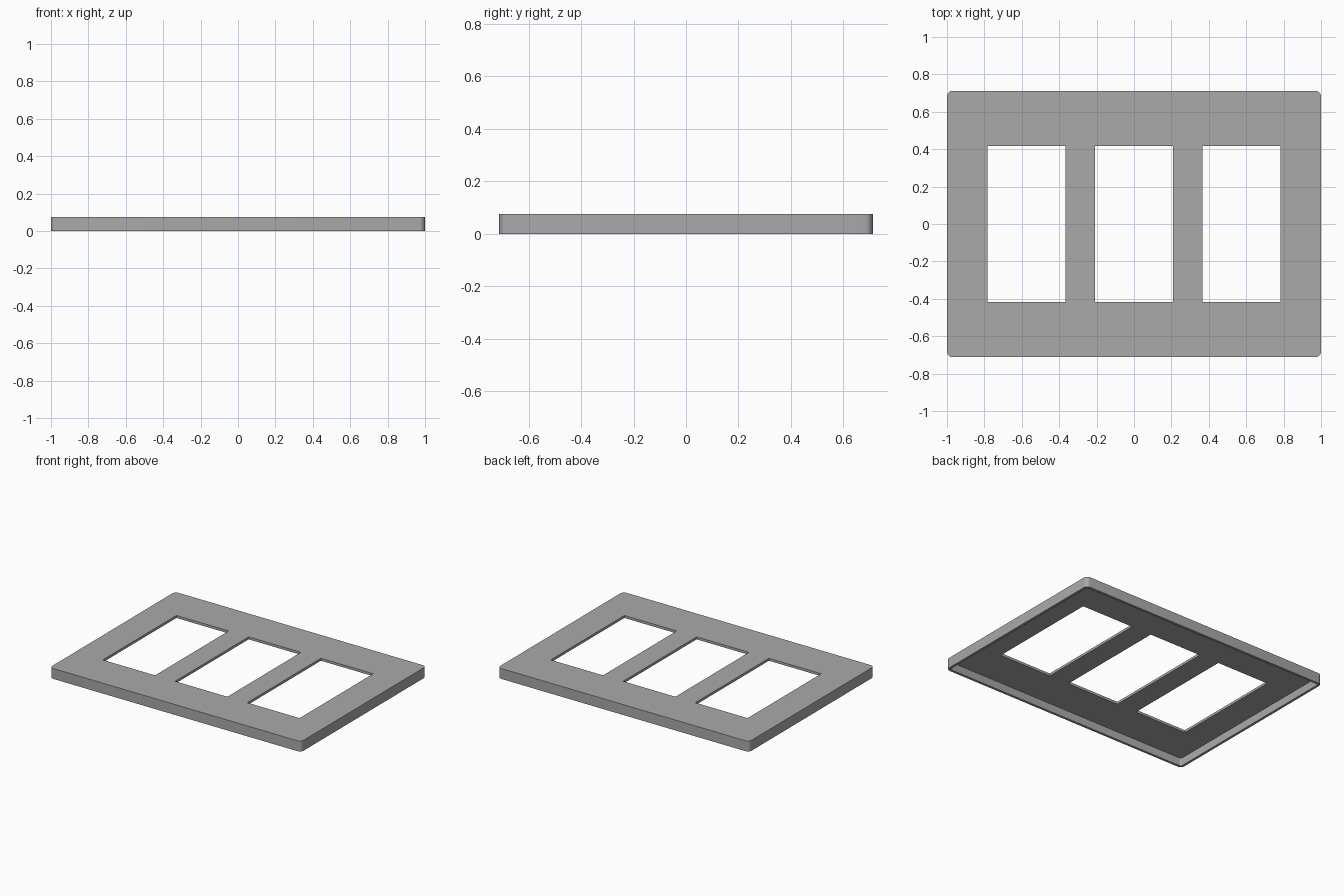
import bpy
import bmesh
from math import cos, sin, pi, radians

cube = bpy.data.objects.get("Cube")
if cube:
    bpy.data.objects.remove(cube, do_unlink=True)

WIDTH, DEPTH, HEIGHT = 2.0, 1.424, 0.075
WALL = 0.018
CORNER = 0.03
OPENING_W, OPENING_D, SPACING = 0.416, 0.836, 0.575

grey = bpy.data.materials.new("plain grey")
grey.use_nodes = True
colour = (0.4, 0.4, 0.4, 1)
grey.diffuse_color = colour
grey.node_tree.nodes["Principled BSDF"].inputs["Base Color"].default_value = colour


def slab(name, w, d, z0, z1, radius=0, x=0, steps=6):
    """Upright prism with a rectangular outline and optional round corners."""
    bm = bmesh.new()
    outline = []
    for i, (sx, sy) in enumerate([(1, 1), (-1, 1), (-1, -1), (1, -1)]):
        cx, cy = sx * (w / 2 - radius), sy * (d / 2 - radius)
        for k in range(steps + 1 if radius else 1):
            a = (i + k / steps) * pi / 2
            outline.append(bm.verts.new((x + cx + radius * cos(a),
                                         cy + radius * sin(a), z0)))
    base = bm.faces.new(outline)
    top = bmesh.ops.extrude_face_region(bm, geom=[base])["geom"]
    bmesh.ops.translate(bm, vec=(0, 0, z1 - z0),
                        verts=[v for v in top if isinstance(v, bmesh.types.BMVert)])
    bmesh.ops.recalc_face_normals(bm, faces=bm.faces)
    mesh = bpy.data.meshes.new(name)
    bm.to_mesh(mesh)
    bm.free()
    mesh.materials.append(grey)
    obj = bpy.data.objects.new(name, mesh)
    bpy.context.collection.objects.link(obj)
    return obj


# Cover plate with rounded corners
plate = slab("cover_plate", WIDTH, DEPTH, 0, HEIGHT, CORNER)

# Hollow underside and three rectangular openings
cutters = [slab("underside_hollow", WIDTH - 2 * WALL, DEPTH - 2 * WALL,
                -0.1, HEIGHT - WALL, CORNER - WALL)]
for label, side in (("right", -1), ("middle", 0), ("left", 1)):
    cutters.append(slab(label + "_opening", OPENING_W, OPENING_D,
                        -0.2, 0.2, x=side * SPACING))

bpy.ops.object.select_all(action="DESELECT")
bpy.context.view_layer.objects.active = plate
plate.select_set(True)
for cutter in cutters:
    cutter.hide_render = True
    cut = plate.modifiers.new(cutter.name, "BOOLEAN")
    cut.operation = "DIFFERENCE"
    cut.solver = "EXACT"
    cut.object = cutter
    bpy.ops.object.modifier_apply(modifier=cut.name)
    bpy.data.objects.remove(cutter, do_unlink=True)

# Smooth corners, sharp edges
bpy.ops.object.shade_smooth_by_angle(angle=radians(30))
